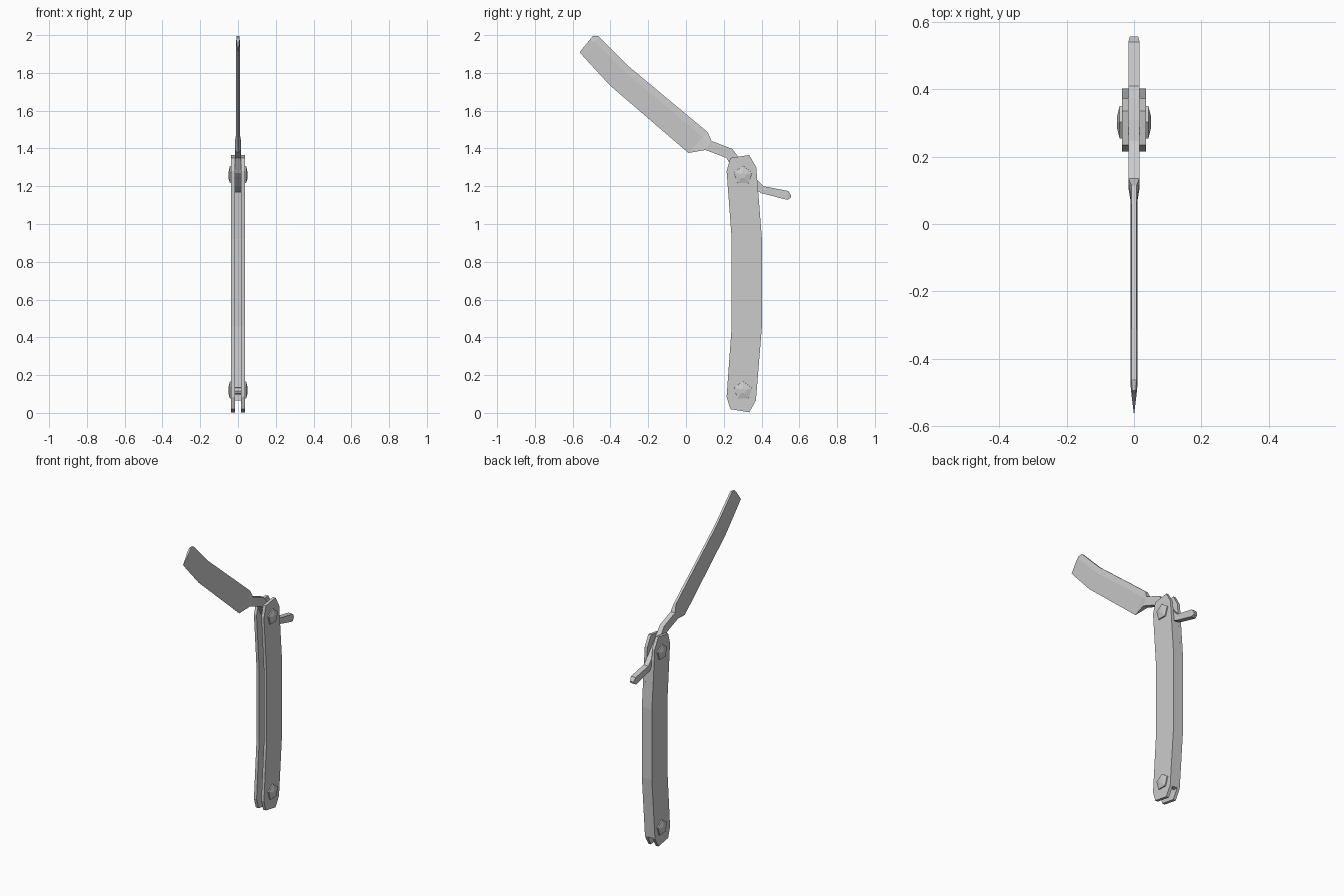
import bpy, bmesh, math
from mathutils import Vector

cube = bpy.data.objects.get("Cube")
if cube:
    bpy.data.objects.remove(cube, do_unlink=True)

# Single flat grey
GREY = (0.6, 0.6, 0.6, 1)
grey = bpy.data.materials.new("plain grey")
grey.use_nodes = True
grey.diffuse_color = GREY
grey.node_tree.nodes["Principled BSDF"].inputs["Base Color"].default_value = GREY


def finish(name, bm):
    bmesh.ops.recalc_face_normals(bm, faces=bm.faces)
    mesh = bpy.data.meshes.new(name)
    bm.to_mesh(mesh)
    bm.free()
    mesh.materials.append(grey)
    obj = bpy.data.objects.new(name, mesh)
    bpy.context.collection.objects.link(obj)
    return obj


def loft(name, rings):
    """Join equal-sized rings of points and cap both ends."""
    bm = bmesh.new()
    loops = [[bm.verts.new(p) for p in ring] for ring in rings]
    for a, b in zip(loops, loops[1:]):
        for i in range(len(a)):
            j = (i + 1) % len(a)
            bm.faces.new((a[i], a[j], b[j], b[i]))
    bm.faces.new(loops[0])
    bm.faces.new(loops[-1])
    return finish(name, bm)


def slab(name, outline, x0, x1):
    """Extrude a (y, z) outline sideways."""
    return loft(name, [[(x, y, z) for y, z in outline] for x in (x0, x1)])


INNER, OUTER = 0.017, 0.036

# Handle scales, gently bowed
scale_outline = [
    (0.235, 0.02), (0.335, 0.003), (0.37, 0.065), (0.402, 0.46),
    (0.402, 0.92), (0.372, 1.3), (0.335, 1.365), (0.235, 1.35),
    (0.215, 1.28), (0.242, 0.92), (0.242, 0.46), (0.215, 0.085)]
slab("left_scale", scale_outline, INNER, OUTER)
slab("right_scale", scale_outline, -OUTER, -INNER)

# Spacer closing the back of the handle
slab("back_spacer", [
    (0.37, 0.065), (0.402, 0.46), (0.402, 0.92), (0.382, 1.17),
    (0.355, 1.17), (0.37, 0.92), (0.37, 0.46), (0.34, 0.065)], -INNER, INNER)

# Five-sided bolt heads with a raised centre, joined by pins
for place, z in (("top", 1.257), ("bottom", 0.117)):
    for side, s in (("left", 1), ("right", -1)):
        rings = []
        for x, r in ((INNER, 0.052), (0.043, 0.05), (0.051, 0.016)):
            rings.append([(s * x, 0.302 + r * math.cos(a), z + r * math.sin(a))
                          for a in (math.tau * k / 5 + 0.3 for k in range(5))])
        loft(f"{place}_{side}_bolt", rings)
    slab(f"{place}_pin", [(0.302 + 0.02 * math.cos(math.tau * k / 8),
                           z + 0.02 * math.sin(math.tau * k / 8))
                          for k in range(8)], -INNER, INNER)

# Blade, tang and tail: spine point, edge point, half widths at spine, middle, edge
stations = [
    ((-0.494, 1.994), (-0.563, 1.91), 0.005, 0.007, 0.0005),
    ((-0.463, 1.994), (-0.54, 1.883), 0.007, 0.01, 0.0005),
    ((-0.31, 1.84), (-0.404, 1.735), 0.007, 0.01, 0.0005),
    ((0.114, 1.487), (0.013, 1.376), 0.008, 0.011, 0.0005),
    ((0.135, 1.44), (0.103, 1.392), 0.016, 0.017, 0.016),
    ((0.246, 1.397), (0.214, 1.35), 0.016, 0.016, 0.016),
    ((0.31, 1.31), (0.26, 1.27), 0.016, 0.016, 0.016),
    ((0.372, 1.239), (0.335, 1.2), 0.016, 0.016, 0.016),
    ((0.41, 1.2), (0.4, 1.163), 0.017, 0.017, 0.017),
    ((0.541, 1.175), (0.536, 1.128), 0.017, 0.017, 0.017),
    ((0.557, 1.15), (0.554, 1.138), 0.012, 0.012, 0.012)]
rings = []
for top, low, wt, wm, wl in stations:
    t, l = Vector(top), Vector(low)
    m = t.lerp(l, 0.25)
    rings.append([(wt, *t), (wm, *m), (wl, *l), (-wl, *l), (-wm, *m), (-wt, *t)])
loft("blade", rings)
